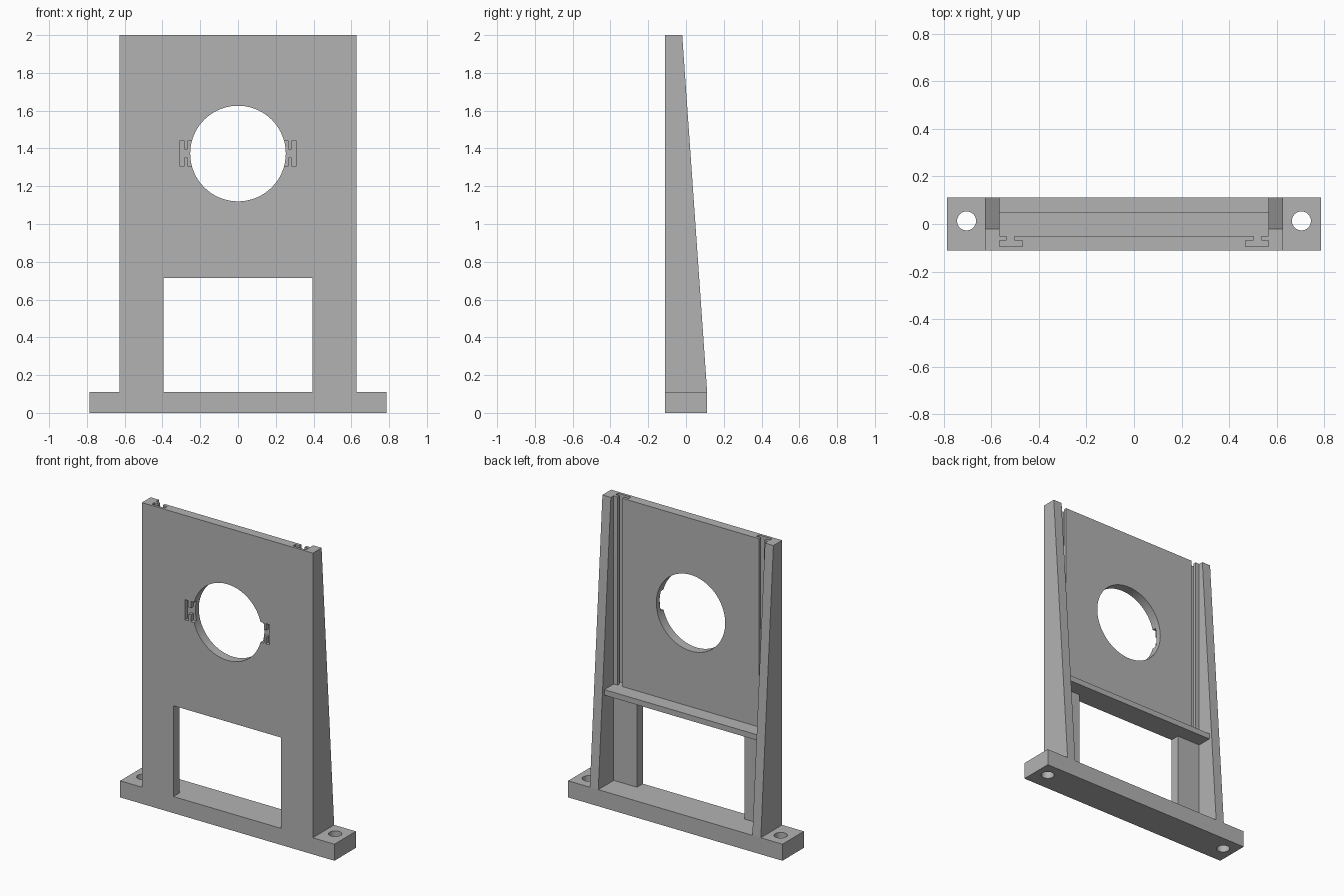
import bpy
import math

cube = bpy.data.objects.get("Cube")
if cube:
    bpy.data.objects.remove(cube, do_unlink=True)

# Single matte grey
GREY = 0.45
mat = bpy.data.materials.new("plain grey")
mat.use_nodes = True
mat.diffuse_color = (GREY, GREY, GREY, 1)
bsdf = next(n for n in mat.node_tree.nodes if n.type == "BSDF_PRINCIPLED")
bsdf.inputs["Base Color"].default_value = (GREY, GREY, GREY, 1)


def prism(name, points, axis, low, high):
    """Extrude a 2D outline along x (y, z), y (x, z) or z (x, y)."""
    def place(p, d):
        a, b = p
        return {"x": (d, a, b), "y": (a, d, b), "z": (a, b, d)}[axis]
    n = len(points)
    area = sum(points[i - 1][0] * points[i][1] - points[i][0] * points[i - 1][1]
               for i in range(n))
    if (area < 0) != (axis == "y"):
        points = points[::-1]
    verts = [place(p, low) for p in points] + [place(p, high) for p in points]
    faces = [tuple(reversed(range(n))), tuple(range(n, 2 * n))]
    faces += [(i, (i + 1) % n, n + (i + 1) % n, n + i) for i in range(n)]
    mesh = bpy.data.meshes.new(name)
    mesh.from_pydata(verts, [], faces)
    mesh.materials.append(mat)
    obj = bpy.data.objects.new(name, mesh)
    bpy.context.collection.objects.link(obj)
    return obj


def rect(x0, x1, y0, y1):
    return [(x0, y0), (x1, y0), (x1, y1), (x0, y1)]


def circle(cx, cy, r, n):
    steps = [2 * math.pi * i / n for i in range(n)]
    return [(cx + r * math.cos(t), cy + r * math.sin(t)) for t in steps]


def flip(points, side):
    return [(side * a, b) for a, b in points]


def select(obj):
    bpy.ops.object.select_all(action="DESELECT")
    obj.select_set(True)
    bpy.context.view_layer.objects.active = obj


def cut(obj, cutters):
    select(obj)
    for c in cutters:
        mod = obj.modifiers.new("cut", "BOOLEAN")
        mod.operation = "DIFFERENCE"
        mod.solver = "EXACT"
        mod.object = c
        bpy.ops.object.modifier_apply(modifier=mod.name)
        bpy.data.objects.remove(c, do_unlink=True)
    bpy.ops.object.shade_smooth_by_angle(angle=math.radians(30))


FRONT, BACK = -0.112, 0.112
PANEL_BACK = -0.05
BASE_TOP, TOP = 0.11, 2.0
WIDTH, INNER = 0.628, 0.566
WINDOW_TOP, SHELF_TOP = 0.713, 0.75
SIDES = (("left", 1), ("right", -1))

# Base with a bolt hole in each foot
base = prism("base", rect(-0.787, 0.787, FRONT, BACK), "z", 0, BASE_TOP)
cut(base, [prism("bolt_cutter", circle(s * 0.705, 0.013, 0.04, 48), "z", -1, 1)
           for _, s in SIDES])

# Front panel: window, round opening, rear T-slots, front clip pockets
panel = prism("front_panel", rect(-WIDTH, WIDTH, BASE_TOP, TOP), "y",
              FRONT, PANEL_BACK)
cutters = [
    prism("window_cutter", rect(-0.395, 0.395, 0, WINDOW_TOP), "y", -1, 1),
    prism("opening_cutter", circle(0, 1.373, 0.253, 96), "y", -1, 1),
]
t_slot = [(0.566, -0.095), (0.566, -0.07), (0.537, -0.07), (0.537, 0),
          (0.503, 0), (0.503, -0.07), (0.47, -0.07), (0.47, -0.095)]
h_half = [(0.235, 0.067), (0.268, 0.067), (0.268, 0.022),
          (0.284, 0.022), (0.284, 0.067), (0.31, 0.067)]
h_pocket = [(a, 1.373 + b) for a, b in h_half]
h_pocket += [(a, 1.373 - b) for a, b in reversed(h_half)]
for _, s in SIDES:
    cutters.append(prism("slot_cutter", flip(t_slot, s), "z", SHELF_TOP, 3))
    cutters.append(prism("clip_cutter", flip(h_pocket, s), "y", -1, -0.085))
cut(panel, cutters)

# Tapered side ribs
rib = [(PANEL_BACK, BASE_TOP), (BACK, BASE_TOP), (-0.02, TOP), (PANEL_BACK, TOP)]
for label, s in SIDES:
    lo, hi = sorted((s * INNER, s * WIDTH))
    prism(label + "_rib", rib, "x", lo, hi)

# Shelf behind the panel, above the window
prism("shelf", rect(-INNER, INNER, PANEL_BACK, 0.048), "z", WINDOW_TOP, SHELF_TOP)
